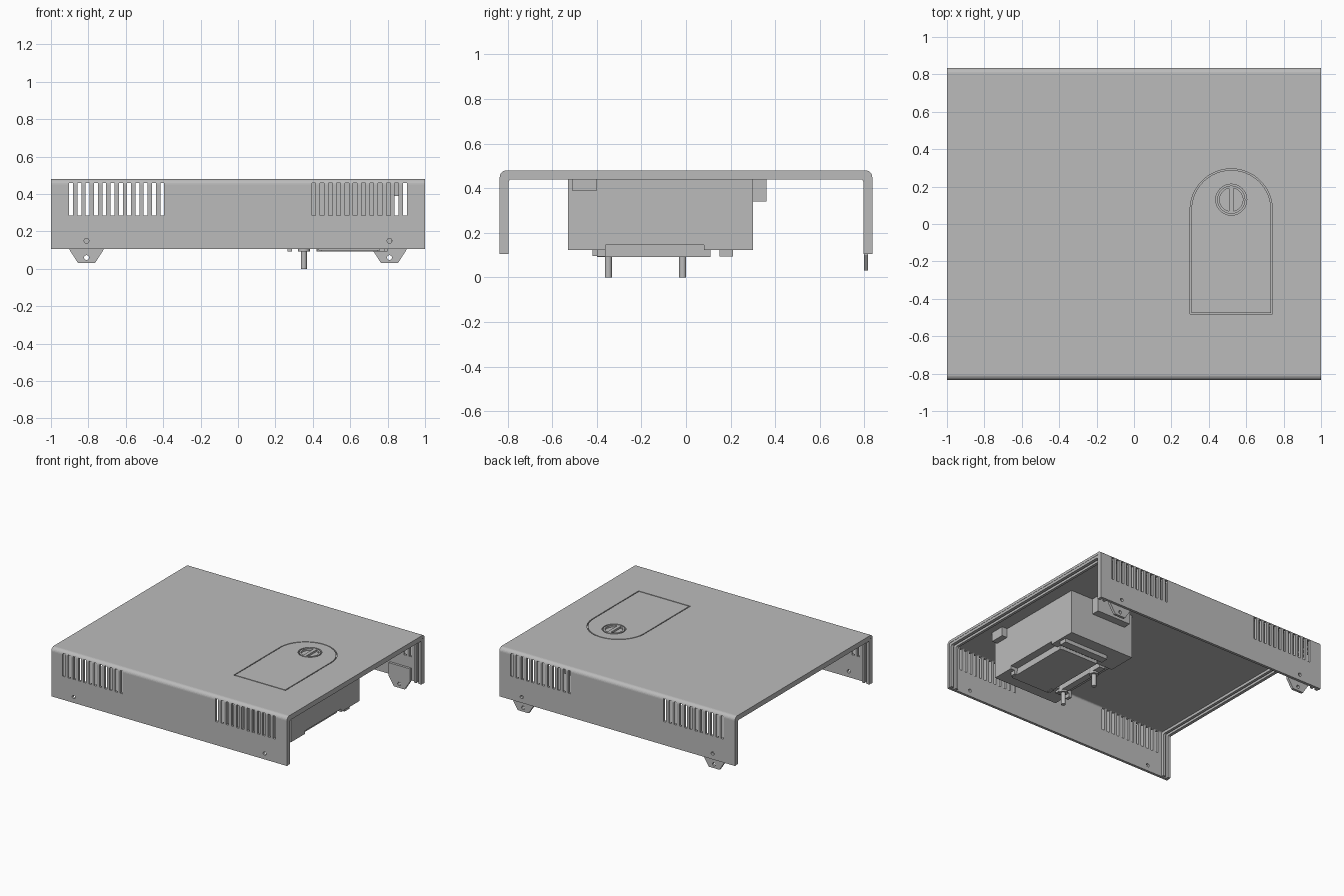
import bpy, bmesh, math
from mathutils import Vector

if "Cube" in bpy.data.objects:
    bpy.data.objects.remove(bpy.data.objects["Cube"], do_unlink=True)

grey = bpy.data.materials.new("casing_grey")
grey.use_nodes = True
grey.diffuse_color = (0.5, 0.5, 0.5, 1)
grey.node_tree.nodes["Principled BSDF"].inputs["Base Color"].default_value = (0.5, 0.5, 0.5, 1)


def finish(name, bm):
    bmesh.ops.recalc_face_normals(bm, faces=bm.faces)
    mesh = bpy.data.meshes.new(name)
    bm.to_mesh(mesh)
    bm.free()
    mesh.materials.append(grey)
    ob = bpy.data.objects.new(name, mesh)
    bpy.context.collection.objects.link(ob)
    return ob


def place(axis, u, v, w):
    """Map profile coordinates u, v and depth w to space for an extrusion axis."""
    return {"x": (w, u, v), "y": (u, w, v), "z": (u, v, w)}[axis]


def add_prism(bm, pts, axis, a, b):
    lo = [bm.verts.new(place(axis, u, v, a)) for u, v in pts]
    hi = [bm.verts.new(place(axis, u, v, b)) for u, v in pts]
    bm.faces.new(lo)
    bm.faces.new(hi)
    n = len(pts)
    for i in range(n):
        j = (i + 1) % n
        bm.faces.new((lo[i], lo[j], hi[j], hi[i]))


def add_band(bm, outer, inner, a, b):
    """Closed ring of rectangular section between two matching outlines."""
    rails = [[bm.verts.new((u, v, z)) for u, v in pts]
             for pts, z in ((outer, a), (outer, b), (inner, b), (inner, a))]
    n = len(outer)
    for k in range(4):
        p, q = rails[k], rails[(k + 1) % 4]
        for i in range(n):
            j = (i + 1) % n
            bm.faces.new((p[i], p[j], q[j], q[i]))


def rect(u0, u1, v0, v1):
    return [(u0, v0), (u1, v0), (u1, v1), (u0, v1)]


def add_box(bm, x0, x1, y0, y1, z0, z1):
    add_prism(bm, rect(x0, x1, y0, y1), "z", z0, z1)


def arc(cx, cy, r, start, end, steps):
    return [(cx + r * math.cos(math.radians(start + (end - start) * i / steps)),
             cy + r * math.sin(math.radians(start + (end - start) * i / steps)))
            for i in range(steps + 1)]


def circle(cx, cy, r, steps=32):
    return arc(cx, cy, r, 0, 360, steps)[:-1]


def prism(name, pts, axis, a, b):
    bm = bmesh.new()
    add_prism(bm, pts, axis, a, b)
    return finish(name, bm)


def cut(ob, bm):
    cutter = finish("cutter", bm)
    cutter.hide_render = True
    mod = ob.modifiers.new("cut", "BOOLEAN")
    mod.operation = "DIFFERENCE"
    mod.solver = "EXACT"
    mod.object = cutter
    bpy.context.view_layer.objects.active = ob
    bpy.ops.object.modifier_apply(modifier="cut")
    bpy.data.objects.remove(cutter, do_unlink=True)


# Bent cover: a U-shaped sheet, open at both ends
HALF, BASE, TOP = 0.835, 0.105, 0.48


def channel(inset, thick, radius, base):
    def path(d, r):
        y, z = HALF - d, TOP - d
        return ([(y, base)] + arc(y - r, z - r, r, 0, 90, 6)
                + arc(r - y, z - r, r, 90, 180, 6) + [(-y, base)])
    return path(inset, radius) + path(thick, 0.012)[::-1]


cover = prism("cover", channel(0, 0.02, 0.03, BASE), "x", -1, 1)

# Stiffening ribs running round each open end
for side, s in (("left", 1), ("right", -1)):
    for part, a, b in (("outer", 0.975, 0.998), ("inner", 0.935, 0.955)):
        prism(f"{side}_{part}_rib", channel(0.01, 0.04, 0.02, BASE + 0.001), "x", s * a, s * b)

# Ventilation slots and screw holes through both walls
bm = bmesh.new()
for s in (-1, 1):
    for i in range(12):
        x = s * (0.405 + 0.0443 * i)
        add_box(bm, x - 0.0105, x + 0.0105, -1, 1, 0.285, 0.459)
    add_prism(bm, circle(s * 0.81, 0.15, 0.013, 16), "y", -1, 1)
cut(cover, bm)


# Arched door outline and coin-slot lock, cut into the top
def arch(d):
    r = 0.22 - d
    return [(0.52 - r, -0.482 + d), (0.52 + r, -0.482 + d)] + arc(0.52, 0.075, r, 0, 180, 32)


bm = bmesh.new()
add_band(bm, arch(0), arch(0.007), 0.465, 0.5)
add_band(bm, circle(0.52, 0.13, 0.083, 48), circle(0.52, 0.13, 0.075, 48), 0.465, 0.5)
for turn in (-78, 102):
    add_prism(bm, arc(0.52, 0.13, 0.062, turn, turn + 156, 20), "z", 0.466, 0.5)
cut(cover, bm)

# Mounting feet on the back wall
for side, s in (("left", 1), ("right", -1)):
    outline = [(s * 0.81 + dx, z) for dx, z in
               ((-0.045, 0.03), (0.045, 0.03), (0.09, 0.1), (0.09, 0.2), (-0.09, 0.2), (-0.09, 0.1))]
    foot = prism(f"{side}_foot", outline, "y", 0.797, 0.816)
    bm = bmesh.new()
    add_prism(bm, circle(s * 0.81, 0.06, 0.013, 16), "y", 0.7, 0.9)
    cut(foot, bm)

# Compartment below the door
bm = bmesh.new()
add_box(bm, 0.27, 0.82, -0.53, 0.30, 0.145, 0.462)
for y0, y1 in ((-0.53, -0.36), (0.08, 0.30)):
    add_box(bm, 0.27, 0.82, y0, y1, 0.122, 0.146)
finish("compartment", bm)

# Tabs on the compartment
bm = bmesh.new()
add_box(bm, 0.81, 0.865, -0.51, -0.40, 0.39, 0.462)
finish("side_tab", bm)
bm = bmesh.new()
add_box(bm, 0.34, 0.63, 0.345, 0.36, 0.34, 0.462)
add_box(bm, 0.34, 0.63, 0.29, 0.36, 0.34, 0.355)
for x in (0.34, 0.615):
    add_box(bm, x, x + 0.015, 0.29, 0.36, 0.34, 0.462)
finish("back_tab", bm)

# Bottom panel with its raised bars
bm = bmesh.new()
add_box(bm, 0.43, 0.76, -0.42, 0.11, 0.097, 0.15)
add_box(bm, 0.33, 0.38, -0.40, 0.08, 0.105, 0.15)
add_box(bm, 0.42, 0.80, 0.15, 0.21, 0.093, 0.13)
for x in (0.265, 0.425, 0.76):
    add_box(bm, x, x + 0.025, -0.40, -0.36, 0.093, 0.15)
add_box(bm, 0.745, 0.765, -0.40, 0.11, 0.092, 0.12)
finish("bottom_panel", bm)

# Contact pins with collars
for name, y in (("front", -0.348), ("back", -0.015)):
    for part, r, z0, z1 in (("pin", 0.016, 0, 0.15), ("collar", 0.032, 0.092, 0.15)):
        pin = prism(f"{name}_{part}", circle(0.352, y, r, 24), "z", z0, z1)
        bpy.ops.object.select_all(action="DESELECT")
        pin.select_set(True)
        bpy.context.view_layer.objects.active = pin
        bpy.ops.object.shade_smooth_by_angle()
